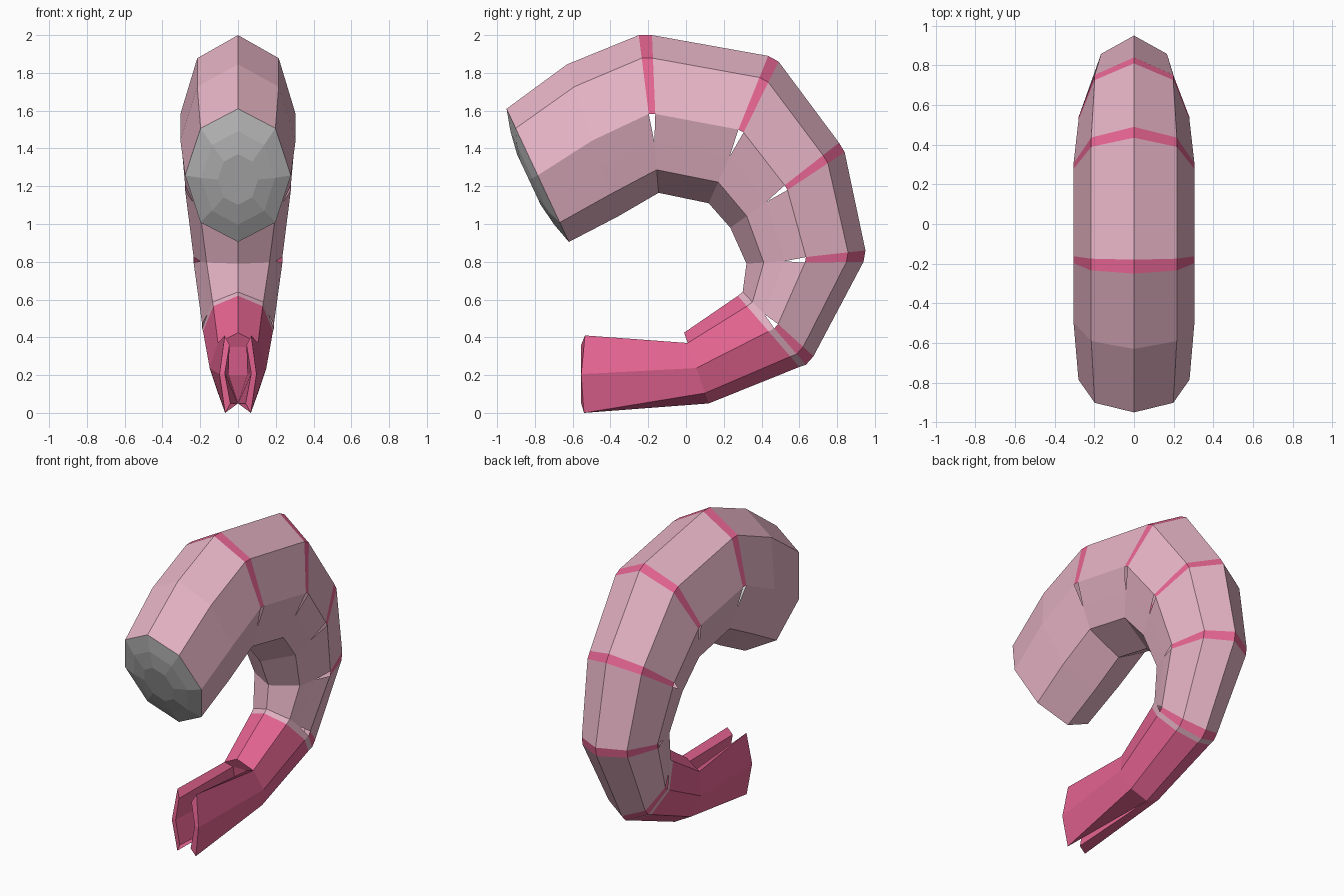
import bpy, bmesh
from math import sin, cos, pi
from mathutils import Vector

if "Cube" in bpy.data.objects:
    bpy.data.objects.remove(bpy.data.objects["Cube"])


def material(name, rgb):
    m = bpy.data.materials.new(name)
    m.diffuse_color = (*rgb, 1)
    m.use_nodes = True
    m.node_tree.nodes["Principled BSDF"].inputs["Base Color"].default_value = m.diffuse_color
    return m


LIGHT = material("pale_pink", (0.80, 0.46, 0.56))
DARK = material("deep_pink", (0.80, 0.13, 0.29))


def build(name, polys, mat=None, fix_normals=False):
    """Make a flat shaded object from polygons given as point lists."""
    bm = bmesh.new()
    for p in polys:
        bm.faces.new([bm.verts.new(v) for v in p])
    bmesh.ops.remove_doubles(bm, verts=bm.verts, dist=0.0005)
    if fix_normals:
        bmesh.ops.recalc_face_normals(bm, faces=bm.faces)
    me = bpy.data.meshes.new(name)
    bm.to_mesh(me)
    bm.free()
    if mat:
        me.materials.append(mat)
    ob = bpy.data.objects.new(name, me)
    bpy.context.collection.objects.link(ob)
    return ob


def octagon(outer, inner, w):
    """Oval eight-sided section between an outer and an inner (y, z) point."""
    o, i = Vector((0, *outer)), Vector((0, *inner))
    return [o.lerp(i, (1 - cos(k * pi / 4)) / 2) + Vector((w * sin(k * pi / 4), 0, 0))
            for k in range(8)]


def loft(r1, r2, ks=None):
    n = len(r1)
    return [[r1[k], r1[(k + 1) % n], r2[(k + 1) % n], r2[k]] for k in (ks or range(n))]


def split_ring(outer_a, outer_b, inner, w):
    """Two sections hinged on the inner side; they meet at a tip below mid side."""
    a, b = octagon(outer_a, inner, w), octagon(outer_b, inner, w)
    m = [p.lerp(q, 0.5) for p, q in zip(a, b)]
    t1, t2 = m[2].lerp(m[3], 0.5), m[5].lerp(m[6], 0.5)
    return [r[:3] + [t1] + m[3:6] + [t2] + r[6:] for r in (a, b)]


# Body sections: outer point before / after the seam, inner point, half width
stations = [
    ((-0.95, 1.61), (-0.95, 1.61), (-0.62, 0.905), 0.28),
    ((-0.63, 1.845), (-0.63, 1.845), (-0.36, 1.04), 0.305),
    ((-0.25, 2.0), (-0.18, 2.0), (-0.145, 1.165), 0.305),
    ((0.435, 1.89), (0.49, 1.86), (0.12, 1.11), 0.305),
    ((0.81, 1.43), (0.84, 1.38), (0.235, 0.98), 0.28),
    ((0.95, 0.86), (0.94, 0.80), (0.32, 0.79), 0.235),
    ((0.675, 0.30), (0.635, 0.255), (0.30, 0.64), 0.19),
]
rings = [split_ring(*s) for s in stations]
collar = split_ring((0.60, 0.243), (0.60, 0.243), (0.275, 0.62), 0.185)[0]
rings.append([collar, collar])

# Pale shell segments and the deep pink stripes between them
shell, stripes = [], []
for (_, b), (a, _) in zip(rings, rings[1:]):
    shell += loft(b, a)
for a, b in rings[2:7]:
    stripes += loft(a, b, (0, 1, 8, 9))
build("body_shell", shell, LIGHT)
build("body_stripes", stripes, DARK)

# Grey domed cut end at the front
edge = octagon(stations[0][0], stations[0][2], 0.28)
centre = sum(edge, Vector()) / 8
axis = Vector((0, -0.905, -0.424))
mid, core = [[centre.lerp(p, s) + axis * d for p in edge] for s, d in ((0.7, 0.032), (0.38, 0.052))]
build("cut_end", loft(core, mid) + loft(mid, edge) + [core[::-1]])

# Tail: tapered root, then two bent fins
end = octagon((0.60, 0.243), (0.275, 0.62), 0.185)
neck = octagon((0.12, 0.05), (-0.01, 0.425), 0.15)
tail = loft(end, neck)


def fin(s):
    """Root and end points of one fin: three outside, three inside."""
    p = lambda x, y, z: Vector((s * x, y, z))
    pts = neck[3:0:-1] if s > 0 else neck[5:8]
    root = list(pts) + [neck[0], p(0.05, 0.05, 0.2), p(0.05, 0.02, 0.35)]
    tip = [p(0.07, -0.535, 0.41), p(0.098, -0.555, 0.205), p(0.068, -0.54, 0.0),
           p(0.04, -0.555, 0.05), p(0.07, -0.555, 0.21), p(0.045, -0.555, 0.36)]
    return root, tip


roots = []
for s in (1, -1):
    root, tip = fin(s)
    roots.append(root)
    tail += loft(root, tip)
    tail += [[tip[0], tip[1], tip[4], tip[5]], [tip[1], tip[2], tip[3], tip[4]]]
# Wall closing the root between the fins
r, l = roots
tail += [[neck[4], r[0], r[5], l[5], l[0]], [r[5], r[4], l[4], l[5]], [r[4], neck[0], l[4]]]
build("tail", tail, DARK, True)
